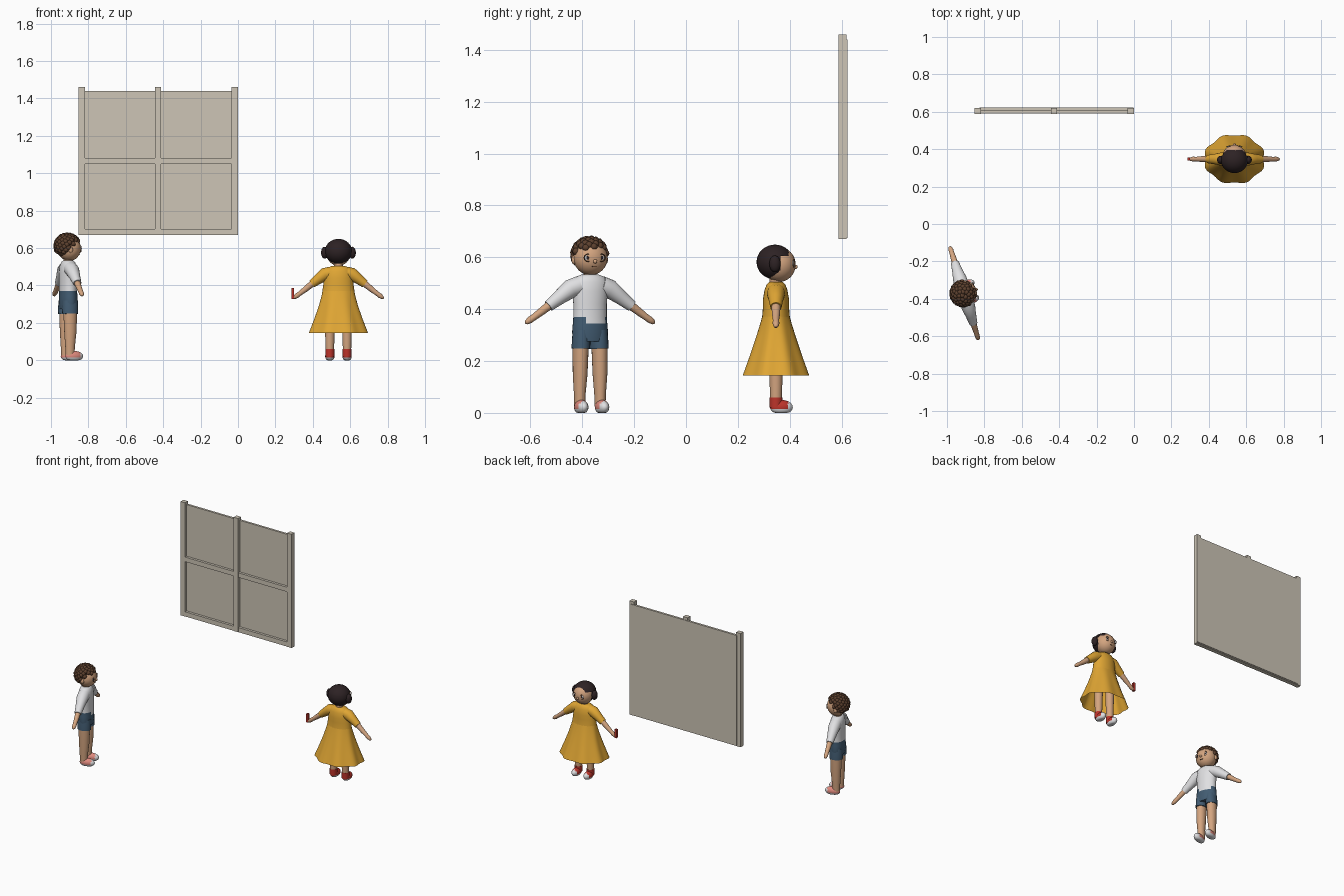
import bpy, bmesh, math
from mathutils import Matrix, Vector

if "Cube" in bpy.data.objects:
    bpy.data.objects.remove(bpy.data.objects["Cube"])


def colour(name, r, g, b):
    m = bpy.data.materials.new(name)
    lin = [((c / 255 + 0.055) / 1.055) ** 2.4 for c in (r, g, b)]
    m.diffuse_color = (*lin, 1)
    m.use_nodes = True
    m.node_tree.nodes["Principled BSDF"].inputs["Base Color"].default_value = m.diffuse_color
    return m


STONE = colour("warm grey", 205, 197, 182)
SKIN = colour("skin", 212, 165, 128)
BROWN = colour("brown hair", 92, 64, 46)
BLACK = colour("black hair", 45, 34, 36)
WHITE = colour("white", 224, 224, 226)
BLUE = colour("denim blue", 66, 92, 114)
YELLOW = colour("dress yellow", 224, 166, 52)
RED = colour("red", 188, 52, 42)
PINK = colour("shoe pink", 224, 138, 126)

place = Matrix.Identity(4)   # where the current figure stands


def finish(name, bm, mats, rule=None, smooth=True):
    """Colour faces by rule in figure space, place them, shade them."""
    bmesh.ops.recalc_face_normals(bm, faces=bm.faces)
    if rule:
        for f in bm.faces:
            f.material_index = rule(f.calc_center_median())
    bm.transform(place)
    me = bpy.data.meshes.new(name)
    bm.to_mesh(me)
    bm.free()
    for m in mats:
        me.materials.append(m)
    ob = bpy.data.objects.new(name, me)
    bpy.context.collection.objects.link(ob)
    if smooth:
        bpy.ops.object.select_all(action='DESELECT')
        ob.select_set(True)
        bpy.context.view_layer.objects.active = ob
        bpy.ops.object.shade_smooth_by_angle(angle=math.radians(50))
    return ob


def box(name, x0, x1, y0, y1, z0, z1, mat):
    bm = bmesh.new()
    bmesh.ops.create_cube(bm, size=1)
    size = Matrix.Diagonal((x1 - x0, y1 - y0, z1 - z0, 1))
    bm.transform(Matrix.Translation(((x0 + x1) / 2, (y0 + y1) / 2, (z0 + z1) / 2)) @ size)
    return finish(name, bm, [mat], smooth=False)


def tube(name, pts, mats, n=20, rule=None, caps=True, wave=0):
    """Elliptical rings (x, y, z, width, depth) joined along a path."""
    bm = bmesh.new()
    rings = []
    for i, p in enumerate(pts):
        t = (Vector(pts[min(i + 1, len(pts) - 1)][:3]) - Vector(pts[max(i - 1, 0)][:3])).normalized()
        u = Vector((0, 1, 0))
        v = t.cross(u).normalized()
        ring = []
        for k in range(n):
            a = 2 * math.pi * k / n
            w = 1 + wave * (i / (len(pts) - 1)) * math.cos(8 * a + math.pi)
            ring.append(bm.verts.new(Vector(p[:3]) + (v * p[3] * math.cos(a) + u * p[4] * math.sin(a)) * w))
        rings.append(ring)
    for a, b in zip(rings, rings[1:]):
        for k in range(n):
            bm.faces.new((a[k], a[(k + 1) % n], b[(k + 1) % n], b[k]))
    if caps:
        bm.faces.new(rings[0])
        bm.faces.new(rings[-1])
    return finish(name, bm, mats, rule)


def ball(name, c, r, mats, rule=None, seg=20, floor=None, cut=None):
    """Ellipsoid, optionally flattened on a floor or with a front opening cut."""
    bm = bmesh.new()
    bmesh.ops.create_uvsphere(bm, u_segments=seg, v_segments=seg // 2 + 2, radius=1)
    bm.transform(Matrix.Translation(c) @ Matrix.Diagonal((*r, 1)))
    if floor is not None:
        for v in bm.verts:
            v.co.z = max(v.co.z, floor)
    if cut:
        cy, cz = cut
        for co, no in (((0, cy, 0), (0, 1, 0)), ((0, 0, cz), (0, 0, 1))):
            bmesh.ops.bisect_plane(bm, geom=bm.verts[:] + bm.edges[:] + bm.faces[:], plane_co=co, plane_no=no)
        gone = [f for f in bm.faces if f.calc_center_median().y < cy and f.calc_center_median().z < cz]
        bmesh.ops.delete(bm, geom=gone, context='FACES')
    return finish(name, bm, mats, rule)


def shoe(name, x, length, mat):
    ball(name, (x, -0.021, 0.022), (0.025, length, 0.028), [mat, WHITE], floor=0.0,
         rule=lambda c: 1 if c.z < 0.012 or c.y < -0.021 - length * 0.55 else 0)


def face(who, z, front):
    """Eyes, glasses, nose and mouth on the front of a head."""
    for s in (-1, 1):
        x, y = s * 0.028, front + 0.010
        ball(who + "_eye", (x, y, z), (0.011, 0.005, 0.011), [WHITE], seg=14)
        ball(who + "_pupil", (x, y - 0.004, z), (0.006, 0.003, 0.007), [BLACK], seg=12)
        bm = bmesh.new()
        rim = [[bm.verts.new((x + (0.0145 + 0.002 * math.cos(b)) * math.cos(a), y - 0.004 + 0.002 * math.sin(b),
                              z + (0.0145 + 0.002 * math.cos(b)) * math.sin(a)))
                for b in (0, 1.571, 3.142, 4.712)] for a in [k * math.pi / 10 for k in range(20)]]
        for i in range(20):
            for j in range(4):
                bm.faces.new((rim[i][j], rim[i - 1][j], rim[i - 1][j - 3], rim[i][j - 3]))
        finish(who + "_glasses_rim", bm, [BROWN])
    ball(who + "_nose", (0, front - 0.001, z - 0.014), (0.008, 0.008, 0.008), [SKIN], seg=12)
    box(who + "_mouth", -0.010, 0.010, front + 0.005, front + 0.011, z - 0.035, z - 0.032, BROWN)


# Window: back panel, three posts, two rails
box("window_panel", -0.825, -0.003, 0.607, 0.622, 0.675, 1.44, STONE)
for x in (-0.853, -0.445, -0.034):
    box("window_post", x, x + 0.034, 0.588, 0.619, 0.67, 1.46, STONE)
for z in (0.67, 1.05):
    box("window_rail", -0.845, -0.005, 0.590, 0.618, z, z + 0.032, STONE)

# ---- Boy, turned to the right side ----
place = Matrix.Translation((-0.908, -0.37, 0)) @ Matrix.Rotation(math.radians(107), 4, 'Z')


def shirt_rule(c):
    if c.z > 0.37:
        return 0
    return 0 if c.z > 0.345 and c.y < 0 and -0.035 < c.x < 0.052 else 1


tube("boy_shirt_and_waist", [(0, 0, z, w, d) for z, w, d in (
    (0.275, 0.066, 0.044), (0.31, 0.071, 0.048), (0.345, 0.068, 0.047), (0.37, 0.066, 0.046),
    (0.42, 0.066, 0.046), (0.47, 0.071, 0.046), (0.505, 0.072, 0.042), (0.525, 0.056, 0.034),
    (0.533, 0.035, 0.026))], [WHITE, BLUE], n=28, rule=shirt_rule)
tube("boy_neck", [(0, 0, 0.52, 0.025, 0.025), (0, 0, 0.56, 0.025, 0.025)], [SKIN])
for s in (-1, 1):
    tube("boy_sleeve", [(s * x, 0, z, r, r) for x, z, r in (
        (0.045, 0.490, 0.038), (0.08, 0.478, 0.037), (0.12, 0.448, 0.029), (0.168, 0.412, 0.022))], [WHITE])
    tube("boy_forearm", [(s * x, 0, z, r, r) for x, z, r in (
        (0.15, 0.425, 0.018), (0.20, 0.388, 0.015), (0.225, 0.370, 0.013), (0.243, 0.358, 0.013),
        (0.256, 0.349, 0.009), (0.261, 0.346, 0.003))], [SKIN])
    tube("boy_shorts_leg", [(s * 0.037, 0, 0.248, 0.035, 0.043), (s * 0.036, 0, 0.28, 0.035, 0.044),
                            (s * 0.035, 0, 0.32, 0.032, 0.042)], [BLUE])
    tube("boy_leg", [(s * 0.041, 0.002, 0.025, 0.021, 0.024), (s * 0.041, 0.002, 0.07, 0.022, 0.026),
                     (s * 0.040, 0, 0.15, 0.028, 0.033), (s * 0.038, 0, 0.27, 0.031, 0.038)], [SKIN])
    shoe("boy_shoe", s * 0.042, 0.05, PINK)
    ball("boy_ear", (s * 0.064, 0.005, 0.59), (0.009, 0.012, 0.017), [SKIN], seg=12)
ball("boy_head", (0, -0.006, 0.598), (0.066, 0.062, 0.067), [SKIN], seg=28)
ball("boy_hair_cap", (0, 0.006, 0.608), (0.066, 0.064, 0.064), [BROWN], seg=24, cut=(0.0, 0.628))
face("boy", 0.598, -0.067)

# Curls spread evenly over the crown and back of the head
bm = bmesh.new()
for i in range(150):
    h = 1 - 2 * (i + 0.5) / 150
    a, w = i * 2.39996, math.sqrt(1 - h * h)
    p = Vector((w * math.cos(a), w * math.sin(a), h))
    limit = 0.42 if p.y < -0.25 else (0.05 if p.y < 0.15 else -0.5)
    if h > limit:
        c = Vector((p.x * 0.062, p.y * 0.062 + 0.004, p.z * 0.060 + 0.610))
        bmesh.ops.create_icosphere(bm, subdivisions=2, radius=0.0145, matrix=Matrix.Translation(c))
finish("boy_curls", bm, [BROWN])

# ---- Girl, facing away from the front ----
place = Matrix.Translation((0.537, 0.347, 0)) @ Matrix.Rotation(math.pi, 4, 'Z')
tube("girl_bodice", [(0, 0, z, w, d) for z, w, d in (
    (0.355, 0.087, 0.056), (0.375, 0.085, 0.053), (0.41, 0.080, 0.050), (0.44, 0.077, 0.050),
    (0.475, 0.073, 0.044), (0.495, 0.060, 0.036), (0.504, 0.035, 0.027))], [YELLOW], n=28)
tube("girl_skirt", [(0, 0, z, w, d) for z, w, d in (
    (0.372, 0.085, 0.053), (0.345, 0.091, 0.061), (0.29, 0.107, 0.079), (0.22, 0.132, 0.103),
    (0.145, 0.161, 0.130))], [YELLOW], n=64, caps=False, wave=0.04)
tube("girl_neck", [(0, 0, 0.49, 0.024, 0.024), (0, 0, 0.535, 0.024, 0.024)], [SKIN])
for s in (-1, 1):
    tube("girl_sleeve", [(s * x, 0, z, r, r) for x, z, r in (
        (0.04, 0.468, 0.033), (0.072, 0.460, 0.035), (0.105, 0.436, 0.028), (0.142, 0.408, 0.022))], [YELLOW])
    tube("girl_forearm", [(s * x, 0, z, r, r) for x, z, r in (
        (0.13, 0.418, 0.018), (0.18, 0.377, 0.015), (0.205, 0.358, 0.012), (0.222, 0.345, 0.013),
        (0.236, 0.335, 0.009), (0.242, 0.331, 0.003))], [SKIN])
    tube("girl_leg", [(s * 0.046, 0, 0.03, 0.021, 0.022), (s * 0.046, 0, 0.10, 0.024, 0.024),
                      (s * 0.045, 0, 0.33, 0.030, 0.030)], [SKIN])
    tube("girl_sock", [(s * 0.046, 0, 0.02, 0.024, 0.025), (s * 0.046, 0, 0.06, 0.024, 0.025)], [RED])
    shoe("girl_shoe", s * 0.046, 0.044, RED)
    ball("girl_hair_bun", (s * 0.074, 0.004, 0.575), (0.019, 0.022, 0.032), [BLACK])
box("held_red_block", 0.237, 0.250, -0.008, 0.008, 0.327, 0.386, RED)
ball("girl_head", (0, -0.012, 0.572), (0.064, 0.064, 0.067), [SKIN], seg=28)
ball("girl_hair", (0, 0.004, 0.582), (0.073, 0.071, 0.067), [BLACK], seg=28, cut=(-0.018, 0.605))
face("girl", 0.577, -0.075)
